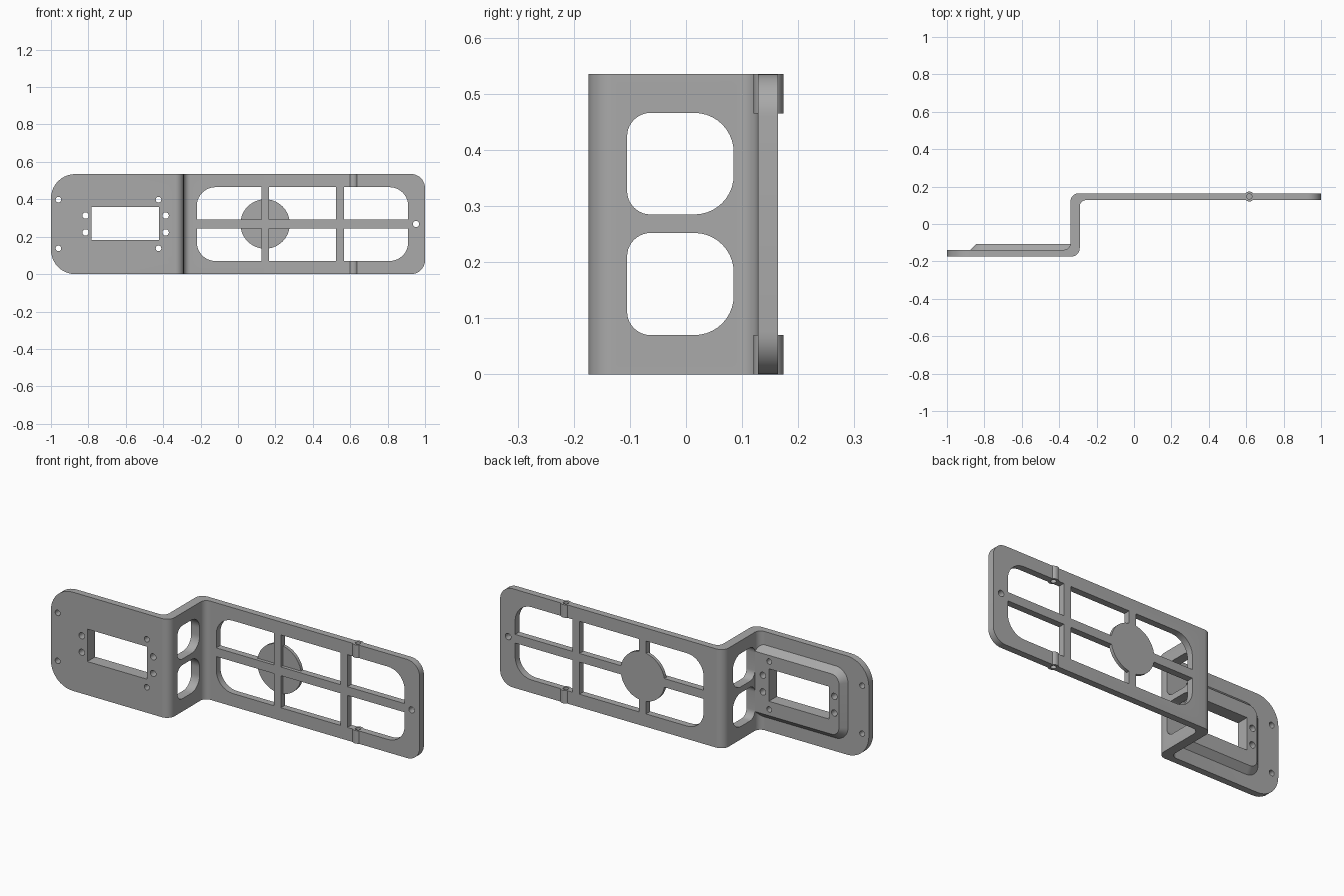
import bpy, bmesh, math
from mathutils import Vector

if "Cube" in bpy.data.objects:
    bpy.data.objects.remove(bpy.data.objects["Cube"], do_unlink=True)

grey = bpy.data.materials.new("plain grey")
grey.use_nodes = True
grey.diffuse_color = (0.4, 0.4, 0.4, 1)
grey.node_tree.nodes["Principled BSDF"].inputs["Base Color"].default_value = (0.4, 0.4, 0.4, 1)

HEIGHT, MID = 0.535, 0.268


def rounded(corners, steps=10):
    """Polygon with a fillet at every (u, v, radius) corner."""
    out = []
    for i, (u, v, r) in enumerate(corners):
        p = Vector((u, v))
        if r == 0:
            out.append(p)
            continue
        a = (Vector(corners[i - 1][:2]) - p).normalized()
        b = (Vector(corners[(i + 1) % len(corners)][:2]) - p).normalized()
        half = a.angle(b) / 2
        centre = p + (a + b).normalized() * (r / math.sin(half))
        start = p + a * (r / math.tan(half)) - centre
        end = p + b * (r / math.tan(half)) - centre
        sweep = start.angle_signed(end)
        for k in range(steps + 1):
            t = -sweep * k / steps
            c, s = math.cos(t), math.sin(t)
            out.append(centre + Vector((start.x * c - start.y * s, start.x * s + start.y * c)))
    return out


def rect(u0, u1, v0, v1, r00=0, r10=0, r11=0, r01=0):
    return rounded([(u0, v0, r00), (u1, v0, r10), (u1, v1, r11), (u0, v1, r01)])


def circle(u, v, r, n=32):
    return [Vector((u + r * math.cos(2 * math.pi * k / n), v + r * math.sin(2 * math.pi * k / n)))
            for k in range(n)]


def add_prism(bm, axis, outline, w0, w1, end_outline=None):
    """Loft an outline along an axis."""
    place = {"X": lambda p, w: (w, p.x, p.y),
             "Y": lambda p, w: (p.x, w, p.y),
             "Z": lambda p, w: (p.x, p.y, w)}[axis]
    low = [bm.verts.new(place(p, w0)) for p in outline]
    high = [bm.verts.new(place(p, w1)) for p in (end_outline or outline)]
    bm.faces.new(low)
    bm.faces.new(high[::-1])
    for i in range(len(low)):
        j = (i + 1) % len(low)
        bm.faces.new((low[j], low[i], high[i], high[j]))


def make(name, prisms):
    bm = bmesh.new()
    for args in prisms:
        add_prism(bm, *args)
    bmesh.ops.recalc_face_normals(bm, faces=bm.faces)
    mesh = bpy.data.meshes.new(name)
    bm.to_mesh(mesh)
    bm.free()
    mesh.materials.append(grey)
    obj = bpy.data.objects.new(name, mesh)
    bpy.context.collection.objects.link(obj)
    return obj


def combine(body, operation, name, prisms):
    """Boolean a helper into the body, then discard the helper."""
    helper = make(name, prisms)
    mod = body.modifiers.new(name, "BOOLEAN")
    mod.operation, mod.object, mod.solver = operation, helper, "EXACT"
    bpy.context.view_layer.objects.active = body
    bpy.ops.object.modifier_apply(modifier=mod.name)
    bpy.data.objects.remove(helper, do_unlink=True)


# Stepped plate: front flange, riser and rear flange in one bent section
section = rounded([(-1.1, -0.174, 0), (-0.29, -0.174, 0.045), (-0.29, 0.128, 0.035),
                   (1.1, 0.128, 0), (1.1, 0.164, 0), (-0.34, 0.164, 0.045),
                   (-0.34, -0.138, 0.035), (-1.1, -0.138, 0)])
bracket = make("stepped_bracket", [("Z", section, -0.1, 0.7)])
combine(bracket, "INTERSECT", "silhouette",
        [("Y", rect(-1, 1, 0, HEIGHT, 0.13, 0.075, 0.075, 0.13), -0.5, 0.5)])

# Raised pad with sloped sides behind the front flange
combine(bracket, "UNION", "raised_pad",
        [("Y", rect(-0.887, -0.32, 0.06, 0.475, 0.085, 0, 0, 0.085), -0.15,
          -0.106, rect(-0.843, -0.32, 0.104, 0.431, 0.045, 0, 0, 0.045))])

# Rectangular opening, screw holes and the six panes of the rear flange
cuts = [("Y", rect(-0.782, -0.423, 0.182, 0.358), -0.3, 0)]
for side in (-1, 1):
    for x, dz, r in ((-0.96, 0.13, 0.015), (-0.425, 0.13, 0.015),
                     (-0.815, 0.045, 0.017), (-0.387, 0.045, 0.017)):
        cuts.append(("Y", circle(x, MID + side * dz, r, 24), -0.3, 0))
cuts.append(("Y", circle(0.952, MID, 0.017, 24), 0, 0.3))
for x0, x1, left, right in ((-0.22, 0.125, 0.1, 0), (0.167, 0.524, 0, 0), (0.567, 0.91, 0, 0.1)):
    cuts.append(("Y", rect(x0, x1, 0.07, 0.244, left, right), 0.05, 0.3))
    cuts.append(("Y", rect(x0, x1, 0.291, 0.465, 0, 0, right, left), 0.05, 0.3))
combine(bracket, "DIFFERENCE", "flange_cutter", cuts)

# Two rounded windows through the riser
combine(bracket, "DIFFERENCE", "riser_cutter",
        [("X", rect(-0.105, 0.085, z0, z1, 0.042, 0.07, 0.07, 0.042), -0.38, -0.25)
         for z0, z1 in ((0.07, 0.252), (0.285, 0.466))])

# Pin barrels on the upper and lower rails, with bores
rails = ((0, 0.07), (0.465, HEIGHT))
combine(bracket, "UNION", "pin_barrels",
        [("Z", circle(0.617, 0.147, 0.0265), z0, z1) for z0, z1 in rails])
combine(bracket, "DIFFERENCE", "pin_bores",
        [("Z", circle(0.617, 0.147, 0.014, 24), z0 - 0.02, z1 + 0.02) for z0, z1 in rails])

# Thin disc on the back of the crossed bars
combine(bracket, "UNION", "centre_disc", [("Y", circle(0.145, MID, 0.132, 64), 0.146, 0.164)])

bpy.ops.object.select_all(action="DESELECT")
bracket.select_set(True)
bpy.context.view_layer.objects.active = bracket
bpy.ops.object.shade_smooth_by_angle(angle=math.radians(30))
